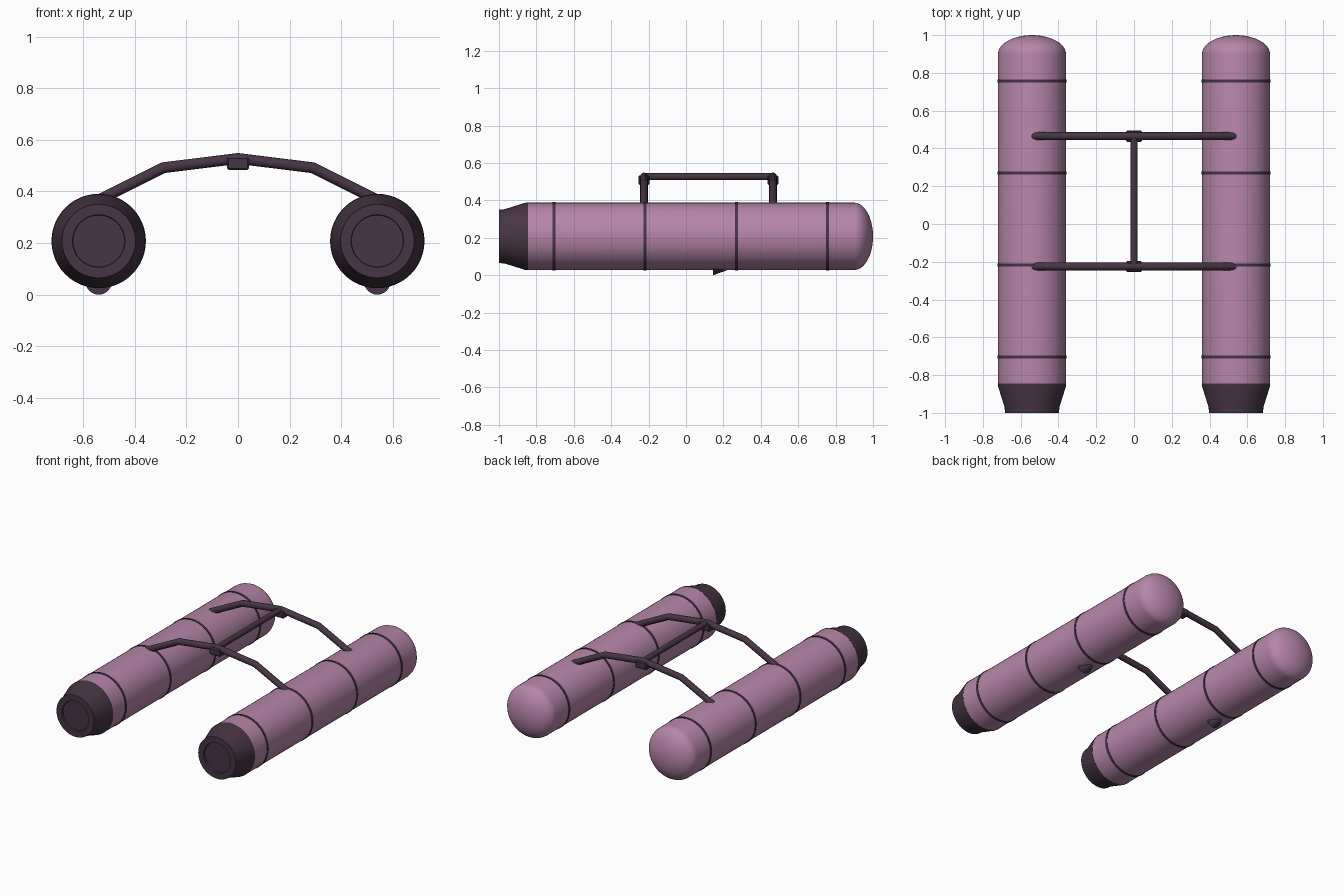
import bpy, bmesh, math
from mathutils import Vector

cube = bpy.data.objects.get("Cube")
if cube:
    bpy.data.objects.remove(cube, do_unlink=True)


def material(name, rgb):
    m = bpy.data.materials.new(name)
    m.use_nodes = True
    m.diffuse_color = (*rgb, 1)
    m.node_tree.nodes["Principled BSDF"].inputs["Base Color"].default_value = (*rgb, 1)
    return m


MAUVE = material("mauve", (0.47, 0.24, 0.40))
DARK = material("dark plum", (0.062, 0.036, 0.057))
TANK_X, TANK_Z, R = 0.54, 0.208, 0.18


def finish(name, bm, mat, angle=35):
    bmesh.ops.recalc_face_normals(bm, faces=bm.faces)
    me = bpy.data.meshes.new(name)
    bm.to_mesh(me)
    bm.free()
    me.materials.append(mat)
    ob = bpy.data.objects.new(name, me)
    bpy.context.collection.objects.link(ob)
    bpy.ops.object.select_all(action='DESELECT')
    ob.select_set(True)
    bpy.context.view_layer.objects.active = ob
    bpy.ops.object.shade_smooth_by_angle(angle=math.radians(angle))
    return ob


def lathe(name, profile, mat, x, z=TANK_Z, sides=48):
    """Revolve (y, radius) points around a lengthwise axis."""
    bm = bmesh.new()
    vs = [bm.verts.new((0, y, r)) for y, r in profile]
    es = [bm.edges.new(p) for p in zip(vs, vs[1:])]
    bmesh.ops.spin(bm, geom=vs + es, cent=(0, 0, 0), axis=(0, 1, 0),
                   angle=math.tau, steps=sides, use_duplicate=False)
    bmesh.ops.remove_doubles(bm, verts=bm.verts, dist=0.0001)
    bmesh.ops.translate(bm, verts=bm.verts, vec=(x, 0, z))
    return finish(name, bm, mat)


def tube(name, points, radius, mat, side_axis, sides=12):
    """Sweep a round section along a planar path with mitred corners."""
    pts = [Vector(p) for p in points]
    side = Vector(side_axis)
    bm = bmesh.new()
    rings = []
    for i, p in enumerate(pts):
        a = (p - pts[max(i - 1, 0)]).normalized()
        b = (pts[min(i + 1, len(pts) - 1)] - p).normalized()
        tangent = (a + b).normalized()
        up = tangent.cross(side)
        stretch = 1 / max(tangent.dot(a), tangent.dot(b))
        rings.append([bm.verts.new(p + radius * (math.cos(t) * side + math.sin(t) * stretch * up))
                      for t in (math.tau * k / sides for k in range(sides))])
    for r0, r1 in zip(rings, rings[1:]):
        for k in range(sides):
            n = (k + 1) % sides
            bm.faces.new((r0[k], r0[n], r1[n], r1[k]))
    bm.faces.new(rings[0])
    bm.faces.new(rings[-1])
    return finish(name, bm, mat, 40)


# Float tubes with domed rear, tapered front caps, straps and underside scoops
dome = [(0.9 + 0.1 * math.sin(t), R * math.cos(t))
        for t in (math.pi / 2 * k / 10 for k in range(11))]
for label, x in (("right", -TANK_X), ("left", TANK_X)):
    lathe(label + "_float", [(-0.85, 0), (-0.85, R)] + dome, MAUVE, x)
    lathe(label + "_front_cap",
          [(-0.845, 0), (-0.845, 0.181), (-0.855, 0.181), (-0.97, 0.145), (-1, 0.143),
           (-1, 0.102), (-0.988, 0.1), (-0.988, 0)], DARK, x)
    for i in range(4):
        y = -0.705 + 0.487 * i
        lathe(f"{label}_strap_{i + 1}",
              [(y - 0.008, 0.175), (y - 0.008, 0.183), (y + 0.008, 0.183),
               (y + 0.008, 0.175), (y - 0.008, 0.175)], DARK, x)
    lathe(label + "_scoop", [(0.145, 0), (0.145, 0.052), (0.29, 0)], DARK, x, 0.052, 24)

# Arched cross bars and their centre clamps
for label, y in (("front", -0.225), ("rear", 0.465)):
    arch = [(-0.54, y, 0.367), (-0.29, y, 0.492), (0, y, 0.528),
            (0.29, y, 0.492), (0.54, y, 0.367)]
    tube(label + "_cross_bar", arch, 0.021, DARK, (0, 1, 0))
    bm = bmesh.new()
    bmesh.ops.create_cube(bm, size=1)
    bmesh.ops.scale(bm, verts=bm.verts, vec=(0.084, 0.06, 0.05))
    bmesh.ops.translate(bm, verts=bm.verts, vec=(0, y, 0.508))
    bmesh.ops.bevel(bm, geom=bm.edges[:], offset=0.006, segments=1, affect='EDGES')
    finish(label + "_clamp", bm, DARK, 20)

# Lengthwise spine joining the cross bars
tube("spine_bar", [(0, -0.225, 0.527), (0, 0.465, 0.527)], 0.019, DARK, (1, 0, 0))
